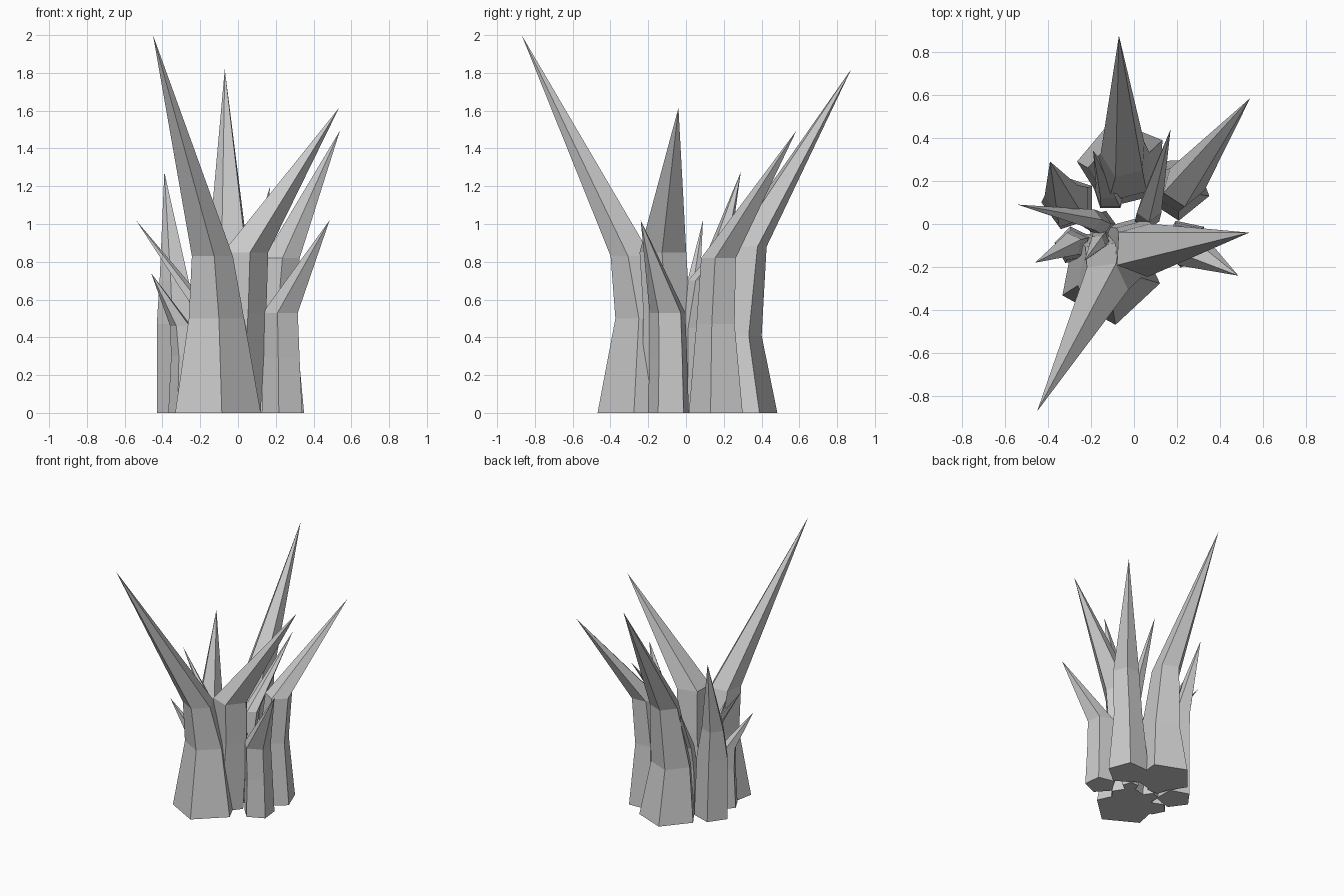
import bpy, bmesh
from math import cos, sin, radians

if "Cube" in bpy.data.objects:
    bpy.data.objects.remove(bpy.data.objects["Cube"])


def crystal(name, rot, rings, tip, sides=5):
    """Faceted shard: stacked polygon rings (x, y, z, radius) closed by a point."""
    bm = bmesh.new()
    loops = []
    for x, y, z, r in rings:
        loops.append([bm.verts.new((x + r * cos(radians(rot + 360 * i / sides)),
                                    y + r * sin(radians(rot + 360 * i / sides)), z))
                      for i in range(sides)])
    top = bm.verts.new(tip)
    bm.faces.new(loops[0][::-1])
    for i in range(sides):
        j = (i + 1) % sides
        for a, b in zip(loops, loops[1:]):
            bm.faces.new((a[i], a[j], b[j], b[i]))
        bm.faces.new((loops[-1][i], loops[-1][j], top))
    mesh = bpy.data.meshes.new(name)
    bm.to_mesh(mesh)
    bm.free()
    bpy.context.collection.objects.link(bpy.data.objects.new(name, mesh))


# Large shards
crystal("front_tall_crystal", 277,
        [(-.115, -.23, 0, .24), (-.12, -.22, .5, .155), (-.14, -.285, .83, .115)],
        (-.45, -.87, 2.0))
crystal("back_tall_crystal", 104,
        [(-.05, .275, 0, .215), (-.06, .25, .41, .155), (-.045, .32, .88, .11)],
        (-.07, .875, 1.82))
crystal("centre_right_crystal", -3,
        [(-.02, -.1, 0, .14), (.02, -.1, .53, .13), (.03, -.12, .85, .13)],
        (.535, -.04, 1.615))
crystal("back_right_crystal", -15,
        [(.2, .17, 0, .155), (.2, .165, .47, .11), (.23, .18, .82, .1)],
        (.54, .585, 1.495))

# Medium shards
crystal("left_crystal", 180,
        [(-.3, .1, 0, .13), (-.31, .1, .47, .12), (-.33, .13, .7, .085)],
        (-.39, .29, 1.275))
crystal("right_crystal", -30,
        [(.24, -.09, 0, .115), (.235, -.09, .29, .105), (.23, -.095, .53, .1)],
        (.485, -.24, 1.02))
crystal("inner_back_crystal", 270,
        [(.06, .03, 0, .06), (.06, .03, .45, .06), (.07, .07, .7, .06)],
        (.17, .44, 1.2))

# Small shards
crystal("inner_left_crystal", 0,
        [(-.15, .0, 0, .065), (-.16, .0, .35, .055), (-.2, .02, .56, .05)],
        (-.54, .09, 1.02))
crystal("front_left_crystal", 100,
        [(-.28, -.1, 0, .09), (-.28, -.1, .3, .075), (-.3, -.1, .46, .06)],
        (-.46, -.18, .74))
crystal("inner_rear_crystal", 90,
        [(-.11, .14, 0, .08), (-.11, .14, .35, .075), (-.12, .17, .52, .06)],
        (-.19, .34, .85))
crystal("inner_front_crystal", 200,
        [(-.16, -.07, 0, .06), (-.16, -.08, .4, .05), (-.17, -.09, .55, .04)],
        (-.23, -.17, .78))
